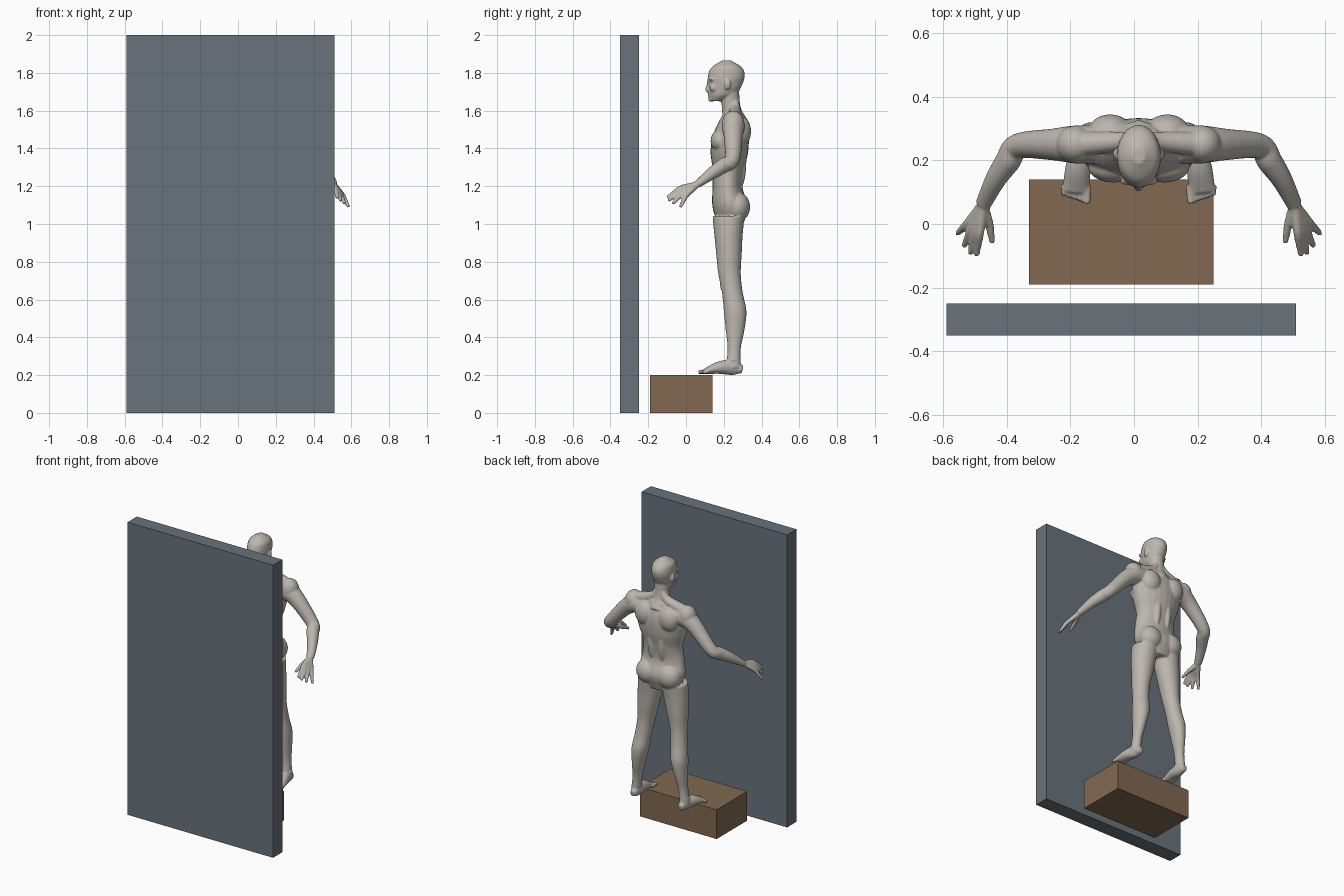
import bpy, bmesh
from math import cos, sin, pi
from mathutils import Vector, Matrix

if "Cube" in bpy.data.objects:
    bpy.data.objects.remove(bpy.data.objects["Cube"])


def material(name, red, green, blue):
    colour = (red, green, blue, 1)
    mat = bpy.data.materials.new(name)
    mat.use_nodes = True
    mat.diffuse_color = colour
    mat.node_tree.nodes["Principled BSDF"].inputs["Base Color"].default_value = colour
    return mat


skin = material("warm_grey_skin", .5, .47, .42)
cloth = material("blue_grey_cloth", .13, .17, .21)
slate = material("slate_grey", .14, .17, .2)
wood = material("brown_wood", .22, .14, .08)


def add_object(name, bm, *mats):
    mesh = bpy.data.meshes.new(name)
    bm.to_mesh(mesh)
    bm.free()
    for mat in mats:
        mesh.materials.append(mat)
    obj = bpy.data.objects.new(name, mesh)
    bpy.context.collection.objects.link(obj)
    return obj


def block(name, low, high, mat):
    low, high = Vector(low), Vector(high)
    bm = bmesh.new()
    place = Matrix.Translation((low + high) / 2)
    size = Matrix.Diagonal((*(high - low), 1))
    bmesh.ops.create_cube(bm, size=1, matrix=place @ size)
    add_object(name, bm, mat)


block("tall_panel", (-.59, -.35, 0), (.51, -.25, 2), slate)
block("step_box", (-.33, -.19, 0), (.25, .14, .2), wood)

# The figure is made of overlapping lofts and ellipsoids, fused at the end
body = bmesh.new()
MIDDLE = .015
UP = Vector((0, 0, 1))
SIDEWAYS = Vector((1, 0, 0))


def spline(rows, steps=5):
    """Smooth curve through the rows; a lone radius serves as both radii."""
    pts = [Vector((*row, row[-1])[:5]) for row in rows]
    pts = [2 * pts[0] - pts[1]] + pts + [2 * pts[-1] - pts[-2]]
    curve = []
    for a, b, c, d in zip(pts, pts[1:], pts[2:], pts[3:]):
        start, end = (c - a) / 2, (d - b) / 2
        bend = 3 * (c - b) - 2 * start - end
        twist = 2 * (b - c) + start + end
        for i in range(steps):
            t = i / steps
            curve.append(b + t * (start + t * (bend + t * twist)))
    return curve + [pts[-2]]


def loft(rows, side=1, axis=None, across=SIDEWAYS, count=24):
    """Each row holds x, y, z and a radius, or a half width and a half depth."""
    rows = spline(rows)
    rings = []
    for i, row in enumerate(rows):
        before = rows[max(i - 1, 0)]
        after = rows[min(i + 1, len(rows) - 1)]
        along = axis or Vector((after - before)[:3]).normalized()
        u = (across - along * across.dot(along)).normalized()
        v = along.cross(u)
        ring = []
        for k in range(count):
            angle = 2 * pi * k / count
            p = Vector(row[:3]) + u * row[3] * cos(angle) + v * row[4] * sin(angle)
            ring.append(body.verts.new((MIDDLE + side * p.x, p.y, p.z)))
        rings.append(ring)
    for a, b in zip(rings, rings[1:]):
        for k in range(count):
            body.faces.new((a[k - 1], a[k], b[k], b[k - 1]))
    body.faces.new(rings[0])
    body.faces.new(rings[-1])


def column(bottom, top, halves, fronts, backs, side=1, x_bottom=0, x_top=0):
    """Upright loft with evenly spaced level sections."""
    rows = []
    for i, (half, front, back) in enumerate(zip(halves, fronts, backs)):
        t = i / (len(halves) - 1)
        x = x_bottom + (x_top - x_bottom) * t
        z = bottom + (top - bottom) * t
        rows.append((x, (front + back) / 2, z, half, (back - front) / 2))
    loft(rows, side, axis=UP)


def blob(center, radii, side=1):
    x, y, z = center
    place = Matrix.Translation((MIDDLE + side * x, y, z))
    size = Matrix.Diagonal((*radii, 1))
    bmesh.ops.create_uvsphere(body, u_segments=20, v_segments=14, radius=1, matrix=place @ size)


# Trunk, from crotch to collar
column(.99, 1.59,
       halves=(.11, .16, .15, .14, .17, .18, .09),
       fronts=(.17, .14, .14, .14, .13, .15, .2),
       backs=(.3, .33, .3, .31, .33, .33, .3))
# Neck, then the head from chin to crown
loft([(0, .26, 1.53, .07), (0, .24, 1.61, .05), (0, .23, 1.73, .05)])
column(1.65, 1.865,
       halves=(.03, .055, .063, .067, .07, .068, .06, .02),
       fronts=(.13, .12, .12, .115, .115, .12, .14, .19),
       backs=(.19, .26, .285, .3, .31, .31, .29, .24))
# Nose bridge, nose tip, lips and chin
loft([(0, .12, 1.76, .01), (0, .12, 1.74, .01), (0, .115, 1.71, .015)])
blob((0, .12, 1.705), (.017, .016, .01))
blob((0, .125, 1.68), (.02, .01, .01))
blob((0, .13, 1.66), (.02, .013, .013))

for side in (1, -1):
    # Brow, cheek and ear
    blob((.03, .135, 1.765), (.03, .014, .01), side)
    blob((.04, .145, 1.72), (.02, .02, .02), side)
    blob((.07, .22, 1.74), (.012, .018, .03), side)
    # Chest, shoulder blade, back column and buttock
    blob((.08, .18, 1.44), (.08, .05, .06), side)
    blob((.09, .29, 1.49), (.07, .055, .08), side)
    blob((.04, .28, 1.33), (.03, .04, .15), side)
    blob((.08, .27, 1.09), (.08, .07, .08), side)
    # Slope from neck to shoulder, then the shoulder cap
    loft([(.02, .26, 1.65, .02), (.06, .26, 1.6, .03), (.2, .25, 1.55, .04)], side, across=UP)
    blob((.2, .25, 1.53), (.06, .06, .07), side)
    # Arm, bent at the elbow
    wrist = Vector((.49, .06, 1.21))
    loft([(.13, .25, 1.52, .06), (.2, .25, 1.51, .06), (.27, .25, 1.46, .05),
          (.38, .245, 1.34, .04), (.41, .2, 1.31, .04), (.45, .14, 1.27, .033),
          (*wrist, .02, .025)], side, across=UP)
    # Four fingers fanned from first to last, and a thumb
    first_knuckle, last_knuckle = Vector((.5, -.03, 1.19)), Vector((.54, 0, 1.15))
    first_tip, last_tip = Vector((.51, -.1, 1.14)), Vector((.57, -.03, 1.09))
    digits = [(Vector((.47, 0, 1.18)), Vector((.46, -.06, 1.15)))]
    for i in range(4):
        t = i / 3
        reach = Vector((0, -.02, 0)) * sin(pi * t)
        digits.append((first_knuckle.lerp(last_knuckle, t) + reach / 2,
                       first_tip.lerp(last_tip, t) + reach))
    for knuckle, tip in digits:
        loft([(*wrist, .017), (*wrist.lerp(knuckle, .5), .016), (*knuckle, .014),
              (*knuckle.lerp(tip, .5), .012), (*tip, .009)], side, across=UP, count=12)
    # Leg, from ankle to hip
    column(.24, 1.04,
           halves=(.03, .03, .04, .053, .052, .056, .068, .08, .085),
           fronts=(.21, .22, .21, .2, .19, .17, .16, .15, .14),
           backs=(.29, .29, .31, .32, .3, .29, .295, .3, .31),
           side=side, x_bottom=.185, x_top=.085)
    # Knee cap and ankle bones
    blob((.13, .2, .68), (.03, .02, .04), side)
    blob((.18, .25, .28), (.036, .02, .016), side)
    # Foot from heel to ball, and toes with the big one inside
    loft([(.18, .3, .23, .02), (.18, .25, .24, .03, .04),
          (.19, .18, .24, .04, .034), (.2, .1, .22, .042, .015)], side)
    for i in range(5):
        radius = .011 if i else .015
        x, y = .163 + .018 * i, .065 + .006 * i
        loft([(x, .12, .22, radius), (x, y, .215, radius * .8)], side, count=12)

bmesh.ops.recalc_face_normals(body, faces=body.faces)
figure = add_object("standing_figure", body, skin, cloth)
fuse = figure.modifiers.new("fuse", 'REMESH')
fuse.mode = 'VOXEL'
fuse.voxel_size = .005
relax = figure.modifiers.new("relax", 'SMOOTH')
relax.iterations = 7
graph = bpy.context.evaluated_depsgraph_get()
fused = bpy.data.meshes.new_from_object(figure.evaluated_get(graph))
figure.modifiers.clear()

# Shorts: cut clean hems, then colour the band between them
HEM, WAIST = .94, 1.19
bm = bmesh.new()
bm.from_mesh(fused)
for z in (HEM, WAIST):
    bmesh.ops.bisect_plane(bm, geom=bm.verts[:] + bm.edges[:] + bm.faces[:],
                           plane_co=UP * z, plane_no=UP)
for face in bm.faces:
    center = face.calc_center_median()
    face.smooth = True
    face.material_index = int(HEM < center.z < WAIST and abs(center.x) < .3)
bm.to_mesh(fused)
bm.free()
fused.materials.clear()
for mat in (skin, cloth):
    fused.materials.append(mat)
figure.data = fused
